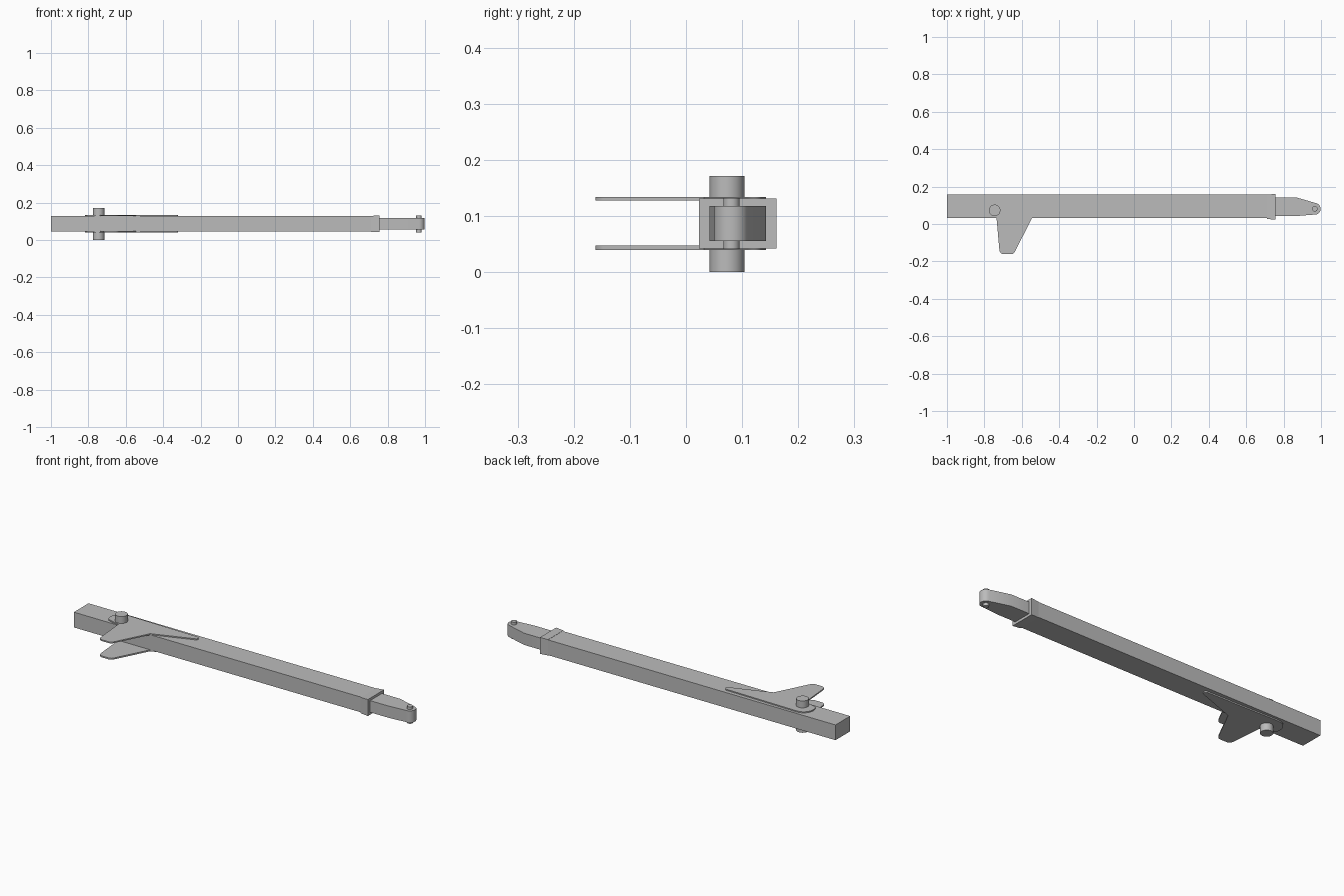
import bpy
import bmesh
from math import radians, sin, cos

cube = bpy.data.objects.get("Cube")
if cube:
    bpy.data.objects.remove(cube, do_unlink=True)

# Single painted metal
grey = bpy.data.materials.new("plain grey")
grey.use_nodes = True
grey.diffuse_color = (0.5, 0.5, 0.5, 1)
grey.node_tree.nodes["Principled BSDF"].inputs["Base Color"].default_value = (0.5, 0.5, 0.5, 1)


def finish(bm, name):
    bmesh.ops.recalc_face_normals(bm, faces=bm.faces)
    mesh = bpy.data.meshes.new(name)
    bm.to_mesh(mesh)
    bm.free()
    mesh.materials.append(grey)
    obj = bpy.data.objects.new(name, mesh)
    bpy.context.collection.objects.link(obj)
    bpy.ops.object.select_all(action='DESELECT')
    obj.select_set(True)
    bpy.context.view_layer.objects.active = obj
    bpy.ops.object.shade_smooth_by_angle(angle=radians(32))
    return obj


def prism(name, outline, z0, z1):
    """Extrude a flat xy outline from z0 up to z1."""
    bm = bmesh.new()
    face = bm.faces.new([bm.verts.new((x, y, z0)) for x, y in outline])
    top = bmesh.ops.extrude_face_region(bm, geom=[face])["geom"]
    verts = [v for v in top if isinstance(v, bmesh.types.BMVert)]
    bmesh.ops.translate(bm, verts=verts, vec=(0, 0, z1 - z0))
    return finish(bm, name)


def arc(cx, cy, r, start, end, steps=8):
    angles = [radians(start + (end - start) * i / steps) for i in range(steps + 1)]
    return [(cx + r * cos(a), cy + r * sin(a)) for a in angles]


def box(name, x0, x1, y0, y1, z0, z1):
    return prism(name, [(x0, y0), (x1, y0), (x1, y1), (x0, y1)], z0, z1)


def pin(name, x, y, r, z0, z1):
    return prism(name, arc(x, y, r, 0, 342, 19), z0, z1)


# Main square beam
box("beam", -1, 0.75, 0.032, 0.157, 0.046, 0.128)

# Collar at the beam's end, narrowed on its inner side
collar = box("collar", 0.712, 0.757, 0.023, 0.161, 0.042, 0.131)
for v in collar.data.vertices:
    if v.co.x < 0.72:
        v.co.y += 0.004 if v.co.y < 0.09 else -0.004
        v.co.z += 0.002 if v.co.z < 0.09 else -0.002

# Sliding arm with rounded tip
arm = [(0.74, 0.042), (0.86, 0.042)]
arm += arc(0.967, 0.081, 0.031, -97, 78, 12)
arm += [(0.865, 0.143), (0.74, 0.143)]
prism("sliding_arm", arm, 0.055, 0.118)
pin("tip_pin", 0.967, 0.081, 0.0145, 0.041, 0.132)

# Matching bracket plates above and below the beam
bracket = [(-0.735, 0.032)]
bracket += arc(-0.694, -0.136, 0.026, 180, 255, 5)
bracket += arc(-0.66, -0.136, 0.026, 285, 335, 5)
bracket += [(-0.545, 0.032)]
bracket += arc(-0.335, 0.122, 0.013, -65, 88, 7)
bracket += arc(-0.76, 0.085, 0.058, 90, 215, 9)
bracket += [(-0.775, 0.042)]
prism("top_bracket", bracket, 0.127, 0.134)
prism("bottom_bracket", bracket, 0.039, 0.047)

# Pivot pin through the brackets
pin("pivot_pin", -0.745, 0.073, 0.031, 0, 0.171)
